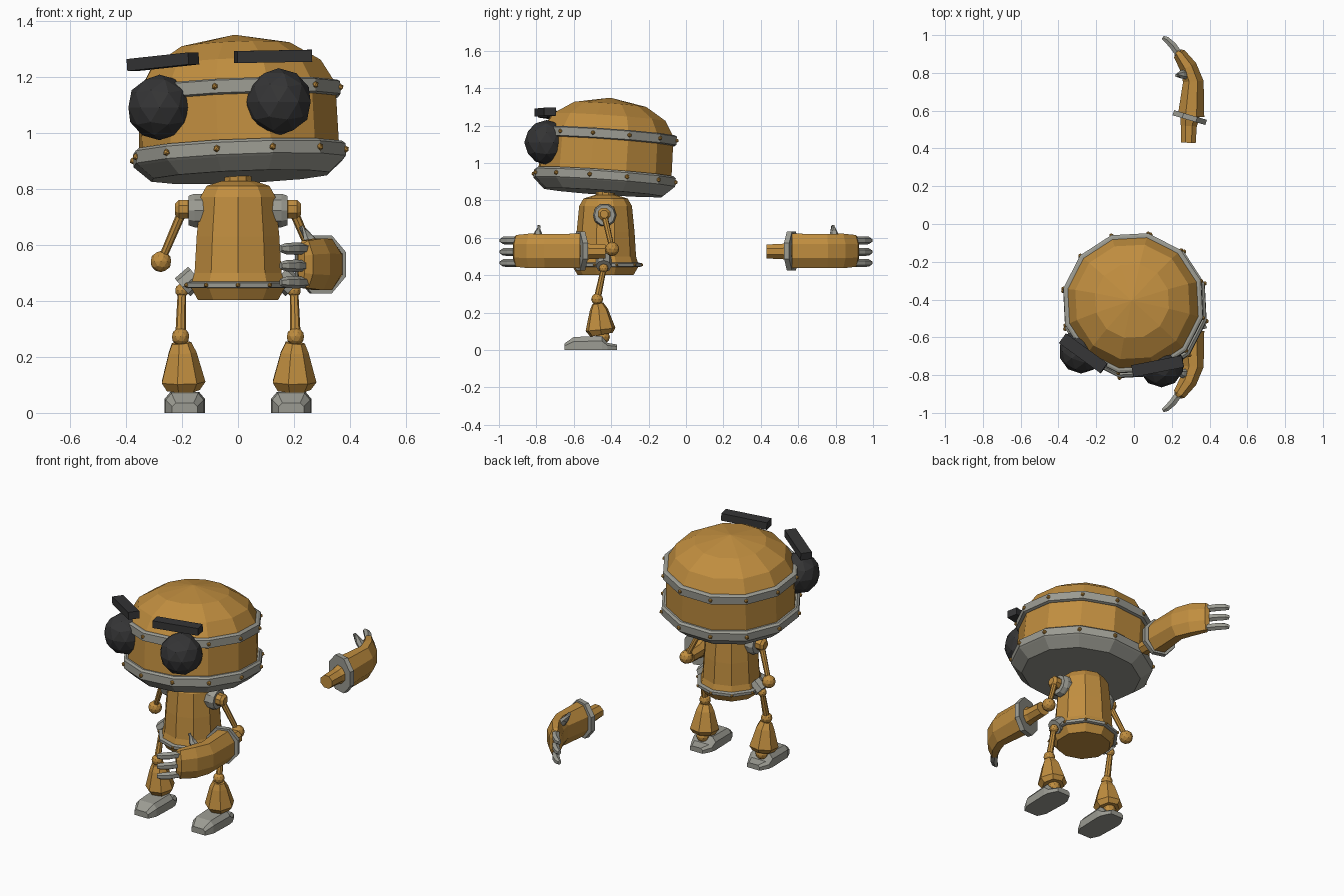
import bpy, bmesh, math
from mathutils import Vector, Matrix

if "Cube" in bpy.data.objects:
    bpy.data.objects.remove(bpy.data.objects["Cube"])


def material(name, rgb):
    m = bpy.data.materials.new(name)
    m.diffuse_color = (*rgb, 1)
    m.use_nodes = True
    m.node_tree.nodes["Principled BSDF"].inputs["Base Color"].default_value = m.diffuse_color
    return m


BRASS = material("brass", (0.53, 0.27, 0.05))
STEEL = material("steel", (0.33, 0.33, 0.29))
BLACK = material("black", (0.035, 0.035, 0.036))


def finish(name, bm, mat, matrix=None):
    bmesh.ops.recalc_face_normals(bm, faces=bm.faces)
    me = bpy.data.meshes.new(name)
    bm.to_mesh(me)
    bm.free()
    me.materials.append(mat)
    ob = bpy.data.objects.new(name, me)
    bpy.context.collection.objects.link(ob)
    if matrix:
        me.transform(matrix)
    return ob


def loft(name, rings, mat, matrix=None):
    """Skin closed rings of equal length and cap both ends."""
    bm = bmesh.new()
    rows = [[bm.verts.new(p) for p in r] for r in rings]
    n = len(rows[0])
    for a, b in zip(rows, rows[1:]):
        for i in range(n):
            j = (i + 1) % n
            bm.faces.new((a[i], a[j], b[j], b[i]))
    bm.faces.new(rows[0])
    bm.faces.new(rows[-1])
    return finish(name, bm, mat, matrix)


def turned(name, profile, mat, n, phase=0, matrix=None):
    """Revolve (radius, height) pairs around z."""
    rings = []
    for r, z in profile:
        angles = [phase + math.tau * i / n for i in range(n)]
        rings.append([Vector((r * math.cos(a), r * math.sin(a), z)) for a in angles])
    return loft(name, rings, mat, matrix)


def limb(name, sections, mat, n, phase=0):
    """Tube through (centre, half width, half height) sections."""
    pts = [Vector(s[0]) for s in sections]
    rings = []
    for i, (c, a, b) in enumerate(sections):
        d = (pts[min(i + 1, len(pts) - 1)] - pts[max(i - 1, 0)]).normalized()
        up = Vector((0, 0, 1)) if abs(d.z) < 0.8 else Vector((0, 1, 0))
        u = d.cross(up).normalized()
        v = u.cross(d)
        angles = [phase + math.tau * k / n for k in range(n)]
        rings.append([pts[i] + u * a * math.cos(t) + v * b * math.sin(t) for t in angles])
    return loft(name, rings, mat)


def balls(name, centres, r, mat, sub=2, matrix=None):
    bm = bmesh.new()
    for c in centres:
        bmesh.ops.create_icosphere(bm, subdivisions=sub, radius=r,
                                   matrix=Matrix.Translation(c))
    return finish(name, bm, mat, matrix)


def circle(r, z, n, phase):
    return [Vector((r * math.cos(phase + math.tau * i / n),
                    r * math.sin(phase + math.tau * i / n), z)) for i in range(n)]


# Head, slightly tilted
tilt = Vector((0, 0, 1)).rotation_difference(Vector((-0.04, 0.07, 1)))
HEAD = Matrix.Translation((0.005, -0.435, 0.92)) @ tilt.to_matrix().to_4x4()
P = math.radians(18)
turned("head_shell", [(0.365, 0), (0.36, 0.24), (0.31, 0.325), (0.2, 0.393), (0.004, 0.43)],
       BRASS, 12, P, HEAD)
turned("head_base", [(0.325, -0.078), (0.38, -0.03), (0.388, -0.022), (0.388, 0.022),
                     (0.375, 0.032)], STEEL, 12, P, HEAD)
turned("head_band", [(0.365, 0.195), (0.378, 0.2), (0.378, 0.245), (0.366, 0.251)],
       STEEL, 12, P, HEAD)
balls("head_base_bolts", circle(0.388, 0, 12, P), 0.013, BRASS, 1, HEAD)
balls("head_band_bolts", circle(0.378, 0.223, 12, P), 0.012, BRASS, 1, HEAD)

# Eyes and brows
balls("left_eye", [(-0.28, -0.675, 1.09)], 0.117, BLACK)
balls("right_eye", [(0.145, -0.745, 1.11)], 0.12, BLACK)
for name, c, yaw, roll in (("left_brow", (-0.268, -0.685, 1.253), -36, -5),
                           ("right_brow", (0.125, -0.753, 1.272), 11, -1)):
    bm = bmesh.new()
    bmesh.ops.create_cube(bm, size=1)
    m = (Matrix.Translation(c) @ Matrix.Rotation(math.radians(yaw), 4, 'Z')
         @ Matrix.Rotation(math.radians(roll), 4, 'Y') @ Matrix.Diagonal((0.272, 0.064, 0.043, 1)))
    finish(name, bm, BLACK, m)

# Neck and torso
BODY = Matrix.Translation((0, -0.43, 0))
Q = -math.pi / 2
turned("neck", [(0.05, 0.80), (0.05, 0.87)], BRASS, 10, Q, BODY)
turned("torso", [(0.15, 0.402), (0.178, 0.45), (0.163, 0.5), (0.155, 0.63), (0.141, 0.77),
                 (0.118, 0.81), (0.06, 0.828)], BRASS, 10, Q, BODY)
turned("waist_band", [(0.185, 0.445), (0.193, 0.448), (0.193, 0.464), (0.175, 0.468)],
       STEEL, 10, Q, BODY)
balls("waist_bolts", circle(0.193, 0.456, 10, Q), 0.009, BRASS, 1, BODY)

# Arms, hips and legs on both sides
for side, s in (("left", -1), ("right", 1)):
    limb(side + "_shoulder_socket", [((s * 0.11, -0.435, 0.722), 0.063, 0.063),
                                     ((s * 0.155, -0.435, 0.722), 0.063, 0.063),
                                     ((s * 0.177, -0.435, 0.722), 0.055, 0.055)], STEEL, 10)
    limb(side + "_shoulder_joint", [((s * 0.16, -0.438, 0.727), 0.02, 0.02),
                                    ((s * 0.178, -0.438, 0.727), 0.036, 0.036),
                                    ((s * 0.21, -0.438, 0.727), 0.036, 0.036),
                                    ((s * 0.224, -0.438, 0.727), 0.022, 0.022)], BRASS, 8, math.pi / 8)
    limb(side + "_upper_arm", [((s * 0.195, -0.438, 0.727), 0.017, 0.017),
                               ((s * 0.275, -0.395, 0.54), 0.014, 0.014)], BRASS, 8)
    balls(side + "_elbow", [(s * 0.275, -0.395, 0.54)], 0.038, BRASS)
    limb(side + "_hip_socket", [((s * 0.15, -0.44, 0.49), 0.042, 0.042),
                                ((s * 0.198, -0.44, 0.448), 0.042, 0.042)], STEEL, 8)
    balls(side + "_hip_joint", [(s * 0.2, -0.44, 0.437)], 0.025, BRASS)
    limb(side + "_upper_leg", [((s * 0.2, -0.44, 0.437), 0.015, 0.015),
                               ((s * 0.205, -0.475, 0.272), 0.019, 0.019)], BRASS, 8)
    balls(side + "_knee", [(s * 0.205, -0.475, 0.272)], 0.032, BRASS)
    limb(side + "_lower_leg", [((s * 0.203, -0.472, 0.25), 0.036, 0.03),
                               ((s * 0.2, -0.466, 0.215), 0.052, 0.05),
                               ((s * 0.198, -0.457, 0.11), 0.082, 0.082),
                               ((s * 0.198, -0.452, 0.082), 0.062, 0.062)], BRASS, 7)
    balls(side + "_ankle", [(s * 0.197, -0.445, 0.07)], 0.038, BRASS)
    # Foot lofted from toe to heel
    foot = []
    for y, w, z in ((-0.65, 0.045, 0.035), (-0.6, 0.068, 0.07), (-0.45, 0.073, 0.075),
                    (-0.42, 0.068, 0.038), (-0.37, 0.042, 0.03)):
        half = [(w, 0), (w, z * 0.65), (w * 0.7, z)]
        foot.append([(s * 0.19 + x, y, h) for x, h in half]
                    + [(s * 0.19 - x, y, h) for x, h in reversed(half)])
    loft(side + "_foot", foot, STEEL)

# Forearms with hands, repeated across the y = 0 plane
for side, k in (("front", -1), ("back", 1)):
    limb(side + "_forearm_stub", [((0.288, k * 0.43, 0.527), 0.042, 0.04),
                                  ((0.29, k * 0.52, 0.527), 0.046, 0.045),
                                  ((0.297, k * 0.575, 0.53), 0.056, 0.06)], BRASS, 8, math.pi / 8)
    limb(side + "_cuff", [((0.291, k * 0.55, 0.53), 0.098, 0.112),
                          ((0.299, k * 0.577, 0.53), 0.098, 0.112)], STEEL, 8, math.pi / 8)
    limb(side + "_forearm", [((0.302, k * 0.57, 0.53), 0.076, 0.1),
                             ((0.314, k * 0.755, 0.53), 0.059, 0.098),
                             ((0.287, k * 0.832, 0.53), 0.05, 0.1),
                             ((0.24, k * 0.9, 0.53), 0.037, 0.092),
                             ((0.226, k * 0.912, 0.53), 0.02, 0.08)], BRASS, 8, math.pi / 8)
    for i, z in enumerate((0.466, 0.525, 0.586)):
        limb(f"{side}_finger_{i + 1}", [((0.245, k * 0.89, z), 0.022, 0.02),
                                        ((0.205, k * 0.945, z), 0.022, 0.022),
                                        ((0.172, k * 0.977, z), 0.018, 0.02),
                                        ((0.152, k * 0.988, z), 0.011, 0.013)],
             STEEL, 6, math.pi / 6)
    limb(side + "_thumb", [((0.285, k * 0.79, 0.585), 0.026, 0.024),
                           ((0.25, k * 0.792, 0.625), 0.022, 0.02),
                           ((0.225, k * 0.785, 0.665), 0.009, 0.009)], STEEL, 6)
